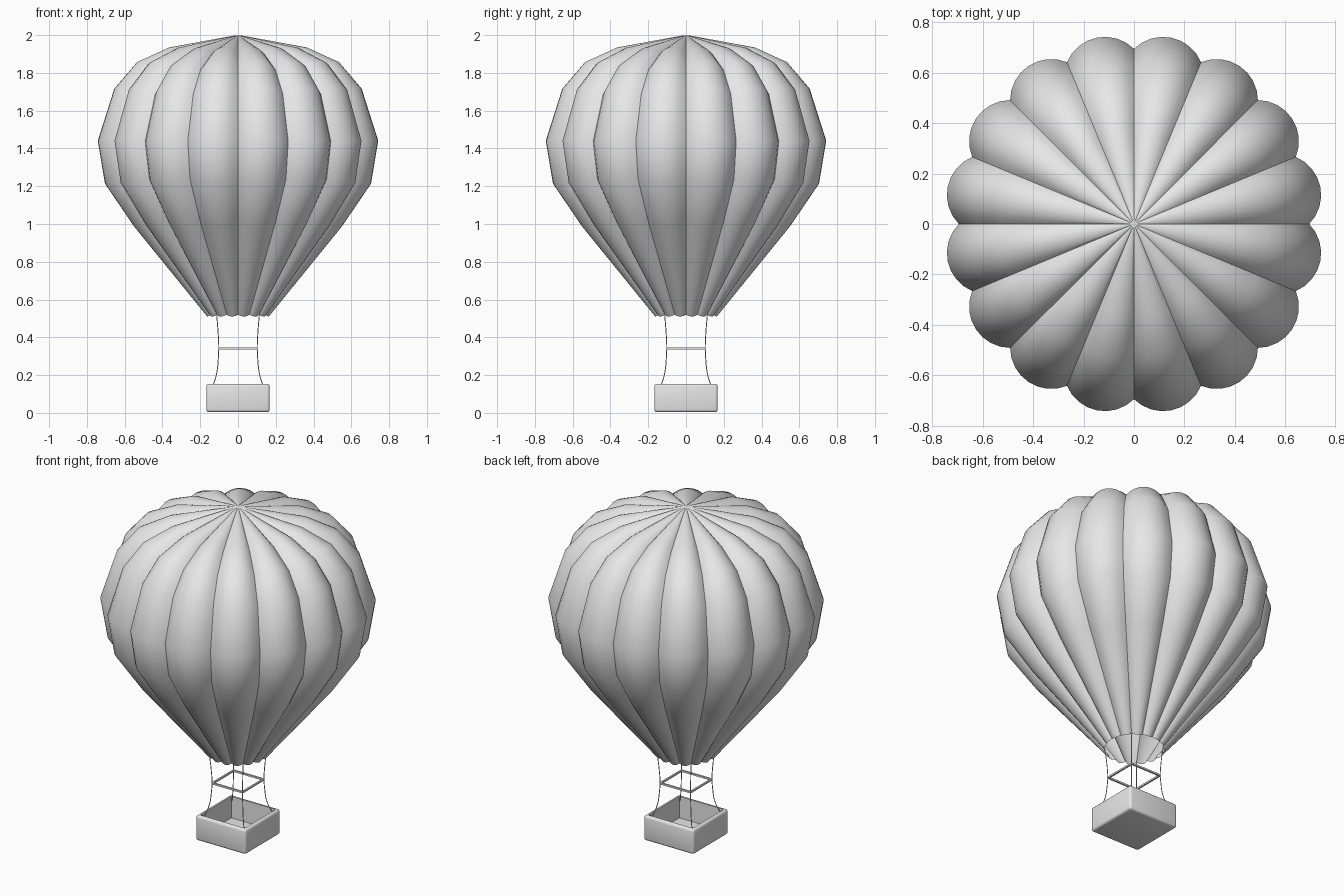
import bpy, bmesh
from math import sin, cos, pi, radians
from mathutils import Vector

if "Cube" in bpy.data.objects:
    bpy.data.objects.remove(bpy.data.objects["Cube"], do_unlink=True)

# One plain grey for everything
GREY = (0.8, 0.8, 0.8, 1)
grey = bpy.data.materials.new("plain_grey")
grey.diffuse_color = GREY
grey.use_nodes = True
grey.node_tree.nodes["Principled BSDF"].inputs["Base Color"].default_value = GREY


def finish(name, bm, angle=None):
    bmesh.ops.recalc_face_normals(bm, faces=bm.faces)
    mesh = bpy.data.meshes.new(name)
    bm.to_mesh(mesh)
    bm.free()
    obj = bpy.data.objects.new(name, mesh)
    bpy.context.collection.objects.link(obj)
    mesh.materials.append(grey)
    if angle:
        bpy.ops.object.select_all(action="DESELECT")
        obj.select_set(True)
        bpy.context.view_layer.objects.active = obj
        bpy.ops.object.shade_smooth_by_angle(angle=radians(angle))
    return obj


def box(bm, size, centre):
    verts = bmesh.ops.create_cube(bm, size=1)["verts"]
    bmesh.ops.scale(bm, vec=size, verts=verts)
    bmesh.ops.translate(bm, vec=centre, verts=verts)


# Envelope: sixteen gores, each an arc swelling outward along the seam profile
GORES, STEPS, ARC = 16, 8, 0.98
seam = [Vector(p) for p in ((0.156, 0.52), (0.524, 1.017), (0.663, 1.236),
                            (0.695, 1.437), (0.619, 1.689), (0.518, 1.817),
                            (0.363, 1.90), (0.012, 1.998))]
half = pi / GORES
bm = bmesh.new()
rings = []
for i, p in enumerate(seam):
    before = (p - seam[i - 1]).normalized() if i > 0 else Vector((0, 0))
    after = (seam[i + 1] - p).normalized() if i + 1 < len(seam) else Vector((0, 0))
    along = (before + after).normalized()
    out_r, out_z = along.y, -along.x
    arc_radius = p.x * sin(half) / sin(ARC)
    ring = []
    for g in range(GORES):
        mid = (2 * g + 1) * half
        for s in range(STEPS):
            t = ARC * (2 * s / STEPS - 1)
            side = arc_radius * sin(t)
            bulge = arc_radius * (cos(t) - cos(ARC))
            r = p.x * cos(half) + bulge * out_r
            ring.append(bm.verts.new((r * cos(mid) - side * sin(mid),
                                      r * sin(mid) + side * cos(mid),
                                      p.y + bulge * out_z)))
    rings.append(ring)
for low, high in zip(rings, rings[1:]):
    for k in range(len(low)):
        n = (k + 1) % len(low)
        bm.faces.new((low[k], low[n], high[n], high[k]))
bm.faces.new(rings[-1])
finish("envelope", bm, 45)

# Basket: rounded box with a hollowed top
bm = bmesh.new()
box(bm, (0.335, 0.335, 0.15), (0, 0, 0.079))
bmesh.ops.bevel(bm, geom=bm.edges[:], offset=0.014, segments=3,
                profile=0.5, affect="EDGES")
top = max(bm.faces, key=lambda f: f.calc_center_median().z)
bmesh.ops.inset_region(bm, faces=[top], thickness=0.008)
hollow = bmesh.ops.extrude_discrete_faces(bm, faces=[top])["faces"]
bmesh.ops.translate(bm, vec=(0, 0, -0.13), verts=hollow[0].verts[:])
finish("basket", bm, 40)

# Square burner frame of four bars
bm = bmesh.new()
for sign in (-1, 1):
    box(bm, (0.21, 0.01, 0.01), (0, sign * 0.1, 0.34))
    box(bm, (0.01, 0.19, 0.01), (sign * 0.1, 0, 0.34))
finish("burner_frame", bm)

# Ropes: from the basket corners, past the frame, up to the mouth
path = ((0.14, 0.13), (0.125, 0.165), (0.111, 0.22), (0.105, 0.28),
        (0.102, 0.34), (0.105, 0.42), (0.114, 0.53))
for sx, x_name in ((1, "left"), (-1, "right")):
    for sy, y_name in ((-1, "front"), (1, "back")):
        name = f"rope_{y_name}_{x_name}"
        curve = bpy.data.curves.new(name, "CURVE")
        curve.dimensions = "3D"
        curve.bevel_depth = 0.0025
        curve.bevel_resolution = 1
        curve.resolution_u = 4
        curve.use_fill_caps = True
        spline = curve.splines.new("BEZIER")
        spline.bezier_points.add(len(path) - 1)
        for point, (d, z) in zip(spline.bezier_points, path):
            point.co = (sx * d, sy * d, z)
            point.handle_left_type = point.handle_right_type = "AUTO"
        curve.materials.append(grey)
        bpy.context.collection.objects.link(bpy.data.objects.new(name, curve))
